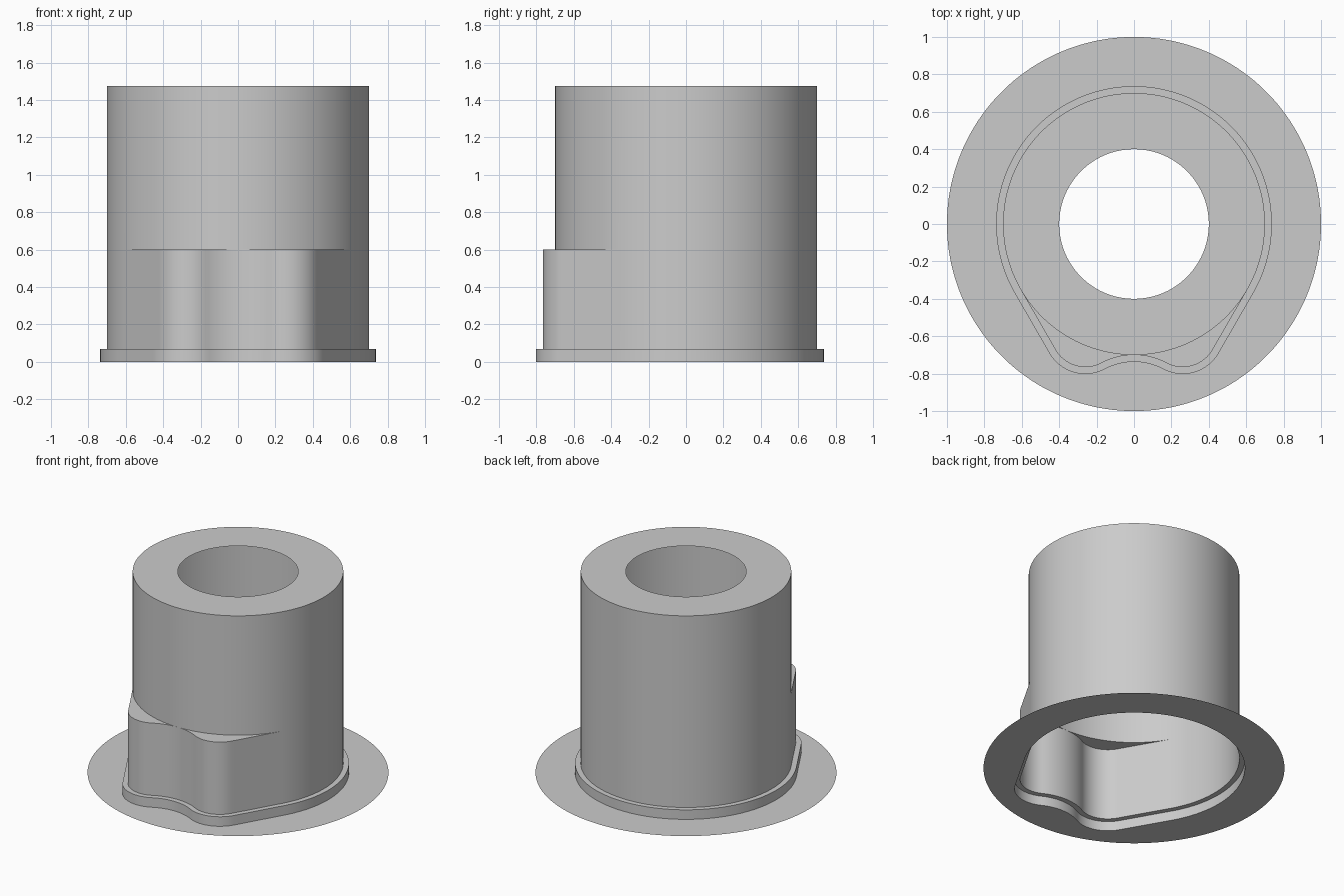
import bpy
import bmesh
from math import cos, sin, radians, hypot, atan2, degrees

if "Cube" in bpy.data.objects:
    bpy.data.objects.remove(bpy.data.objects["Cube"], do_unlink=True)

BODY_R, BORE_R, FLANGE_R = 0.70, 0.40, 1.0
RIM_OFFSET = 0.037
RIM_Z, SHOULDER_Z, TOP_Z = 0.07, 0.60, 1.475
LOBE_X, LOBE_Y, LOBE_R = 0.26, -0.58, 0.185
VALLEY_R = 0.368
VALLEY_Y = -BODY_R - VALLEY_R

grey = bpy.data.materials.new("light grey")
grey.use_nodes = True
colour = (0.6, 0.6, 0.6, 1)
grey.diffuse_color = colour
grey.node_tree.nodes["Principled BSDF"].inputs["Base Color"].default_value = colour


def arc(cx, cy, r, start, end, steps):
    angles = [radians(start + (end - start) * i / steps) for i in range(steps + 1)]
    return [(cx + r * cos(a), cy + r * sin(a)) for a in angles]


def outline(d):
    """Round body with two front lobes, grown outwards by d."""
    turn = degrees(atan2(VALLEY_Y - LOBE_Y, -LOBE_X)) % 360 - 360
    valley = arc(0, VALLEY_Y, VALLEY_R - d, 90, turn + 180, 10)
    lobe = arc(LOBE_X, LOBE_Y, LOBE_R + d, turn, -30, 20)
    back = arc(0, 0, BODY_R + d, -30, 90, 60)
    (x0, y0), (x1, y1) = lobe[-1], back[0]
    flank = [(x0 + (x1 - x0) * i / 12, y0 + (y1 - y0) * i / 12) for i in range(1, 12)]
    half = valley + lobe[1:] + flank + back
    return half + [(-x, y) for x, y in half[-2:0:-1]]


def circle(r, base):
    return [(x * r / hypot(x, y), y * r / hypot(x, y)) for x, y in base]


def loft(name, rings):
    """Skin a stack of (outline, height) rings as an open sheet."""
    bm = bmesh.new()
    loops = [[bm.verts.new((x, y, z)) for x, y in pts] for pts, z in rings]
    for low, high in zip(loops, loops[1:]):
        n = len(low)
        for i in range(n):
            j = (i + 1) % n
            bm.faces.new((low[i], low[j], high[j], high[i]))
    bmesh.ops.remove_doubles(bm, verts=bm.verts, dist=0.0001)
    mesh = bpy.data.meshes.new(name)
    bm.to_mesh(mesh)
    bm.free()
    mesh.materials.append(grey)
    obj = bpy.data.objects.new(name, mesh)
    bpy.context.collection.objects.link(obj)
    bpy.ops.object.select_all(action="DESELECT")
    obj.select_set(True)
    bpy.context.view_layer.objects.active = obj
    bpy.ops.object.shade_smooth_by_angle(angle=radians(30))


inner, outer = outline(0), outline(RIM_OFFSET)

# Flat sheet flange around the opening
loft("flange", [(circle(FLANGE_R, outer), 0), (outer, 0)])

# Low step at the foot of the body
loft("base_rim", [(outer, 0), (outer, RIM_Z), (inner, RIM_Z)])

# Lobed lower wall, shoulder, round upper wall and annular top
loft("body", [
    (inner, RIM_Z),
    (inner, SHOULDER_Z),
    (circle(BODY_R, inner), SHOULDER_Z),
    (circle(BODY_R, inner), TOP_Z),
    (circle(BORE_R, inner), TOP_Z),
])
